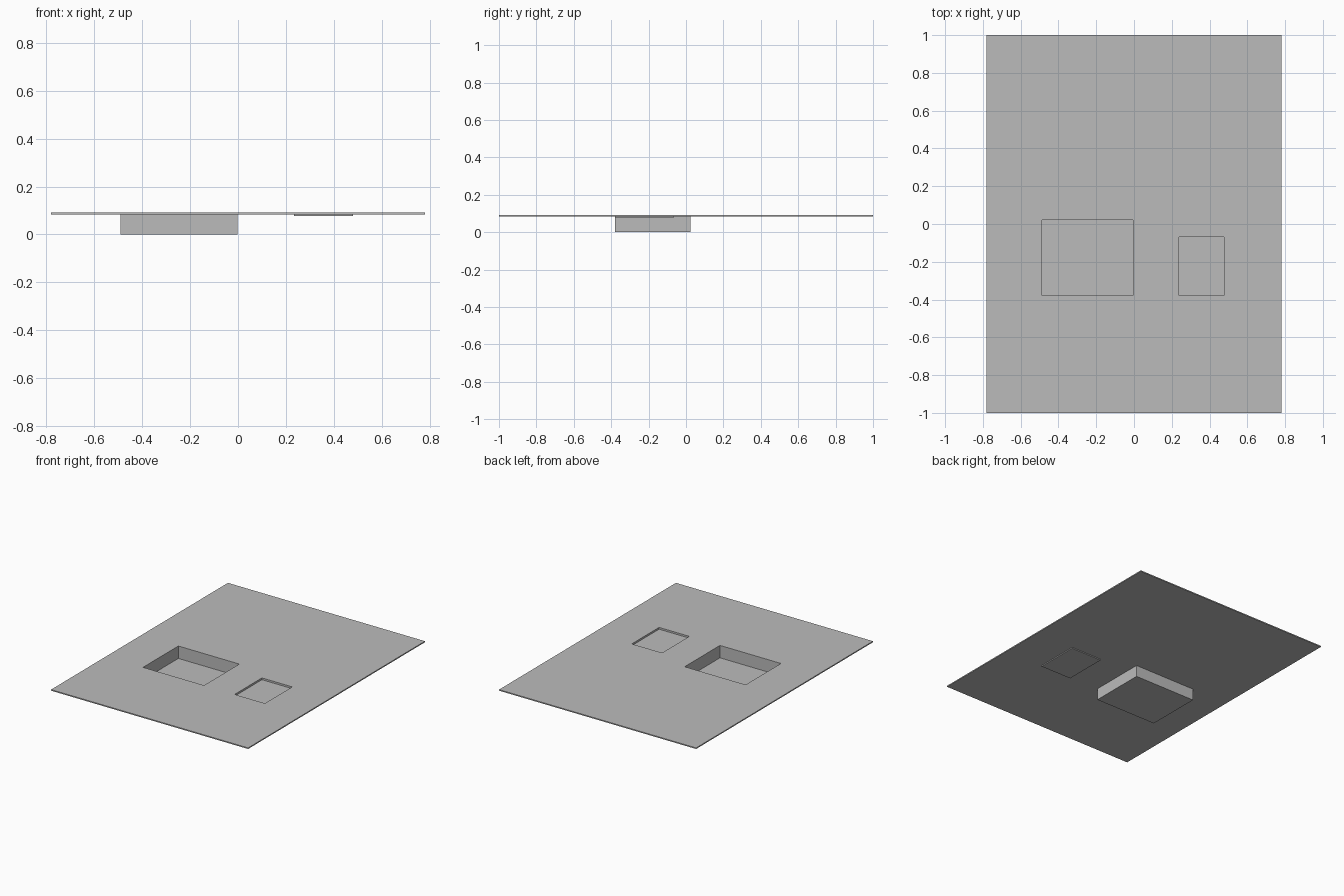
import bpy

if "Cube" in bpy.data.objects:
    bpy.data.objects.remove(bpy.data.objects["Cube"])

TOP, UNDER = 0.091, 0.083   # plate faces
WALL = 0.003                # sheet thickness of the recesses

grey = bpy.data.materials.new("mid grey")
grey.diffuse_color = (0.5, 0.5, 0.5, 1)
grey.use_nodes = True
grey.node_tree.nodes["Principled BSDF"].inputs["Base Color"].default_value = grey.diffuse_color


def box(name, x0, x1, y0, y1, z0, z1):
    bpy.ops.mesh.primitive_cube_add(size=1)
    ob = bpy.context.object
    ob.name = name
    for v in ob.data.vertices:
        v.co = (x1 if v.co.x > 0 else x0,
                y1 if v.co.y > 0 else y0,
                z1 if v.co.z > 0 else z0)
    ob.data.materials.append(grey)
    return ob


def boolean(target, tool, operation):
    mod = target.modifiers.new(tool.name, 'BOOLEAN')
    mod.operation = operation
    mod.solver = 'EXACT'
    mod.object = tool
    tool.hide_render = True
    tool.hide_set(True)


# Thin plate
plate = box("plate", -0.78, 0.78, -1, 1, UNDER, TOP)

# Recesses: name, x range, y range, lowest z
recesses = [
    ("deep_recess", -0.489, -0.003, -0.379, 0.023, 0.0),
    ("shallow_recess", 0.236, 0.479, -0.379, -0.067, 0.076),
]

# Thin-walled pans: add an outer block below, then hollow it from above
for name, x0, x1, y0, y1, z in recesses:
    h = WALL / 2
    outer = box(name + "_shell", x0 - h, x1 + h, y0 - h, y1 + h, z, TOP - 0.003)
    inner = box(name + "_cutter", x0 + h, x1 - h, y0 + h, y1 - h, z + 0.002, 0.2)
    boolean(plate, outer, 'UNION')
    boolean(plate, inner, 'DIFFERENCE')
